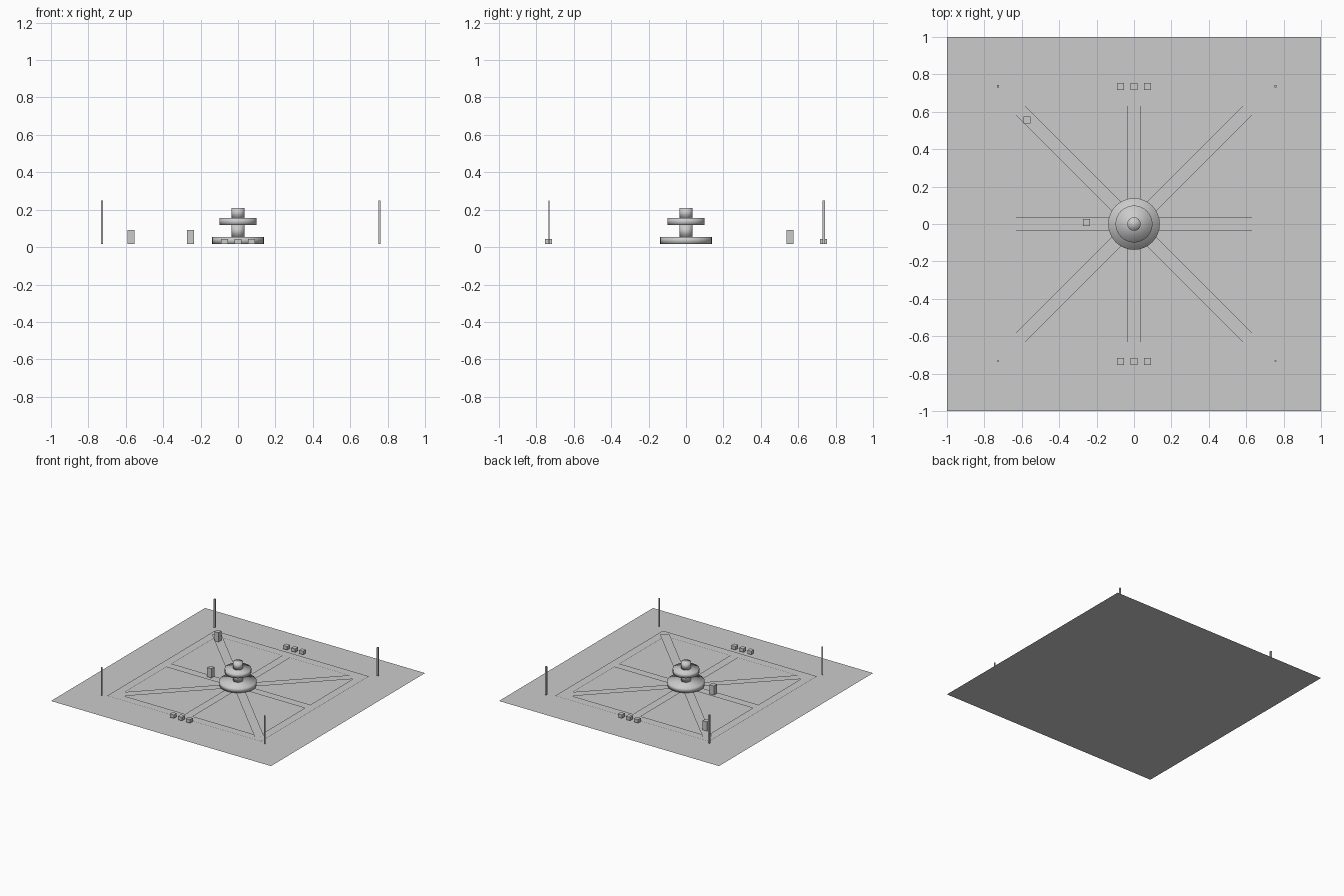
import bpy, math

if "Cube" in bpy.data.objects:
    bpy.data.objects.remove(bpy.data.objects["Cube"])

TOP = 0.016  # level on which everything stands


def sheet(name, x, y, z, length, width, angle=0.0):
    """Flat rectangle, long side along local x."""
    bpy.ops.mesh.primitive_plane_add(size=1, location=(x, y, z), rotation=(0, 0, angle))
    o = bpy.context.object
    o.name = name
    o.scale = (length, width, 1)
    return o


def block(name, x, y, sx, sy, height):
    """Box standing on the paving level."""
    bpy.ops.mesh.primitive_cube_add(size=1, location=(x, y, TOP + height / 2))
    o = bpy.context.object
    o.name = name
    o.scale = (sx, sy, height)
    return o


def drum(name, radius, z0, z1):
    """Smooth-shaded cylinder on the centre axis."""
    bpy.ops.mesh.primitive_cylinder_add(vertices=32, radius=radius, depth=z1 - z0,
                                        location=(0, 0, (z0 + z1) / 2))
    o = bpy.context.object
    o.name = name
    bpy.ops.object.shade_smooth()
    return o


# Lawn
sheet("lawn", 0, 0, 0, 2, 2)

# Square walk around the edge
W = 0.07
for i in range(4):
    a = i * math.pi / 2
    r = 0.7 - W / 2
    sheet("perimeter_path", r * math.sin(a), -r * math.cos(a), 0.008, 1.4, W, a)

# Straight and diagonal walks meeting at the fountain
for i in range(2):
    sheet("cross_path", 0, 0, 0.010 + 0.001 * i, 1.28, W, i * math.pi / 2)
    sheet("diagonal_path", 0, 0, 0.012 + 0.001 * i, 1.84, W, math.pi / 4 + i * math.pi / 2)

# Tiered fountain
drum("fountain_basin", 0.138, TOP, 0.055)
drum("fountain_lower_column", 0.036, 0.055, 0.118)
drum("fountain_upper_bowl", 0.099, 0.118, 0.155)
drum("fountain_spout", 0.036, 0.155, 0.21)

# Corner lamp posts (front pair is thinner)
for x in (-0.727, 0.756):
    block("lamp_post_back", x, 0.736, 0.012, 0.012, 0.232)
    block("lamp_post_front", x, -0.732, 0.012, 0.005, 0.232)

# Rows of seats at front and back
for y in (-0.736, 0.735):
    for i in (-1, 0, 1):
        block("seat", 0.073 * i, y, 0.037, 0.037, 0.028)

# Standing blocks
for x, y in ((-0.573, 0.557), (-0.253, 0.008)):
    block("pedestal", x, y, 0.038, 0.038, 0.076)
